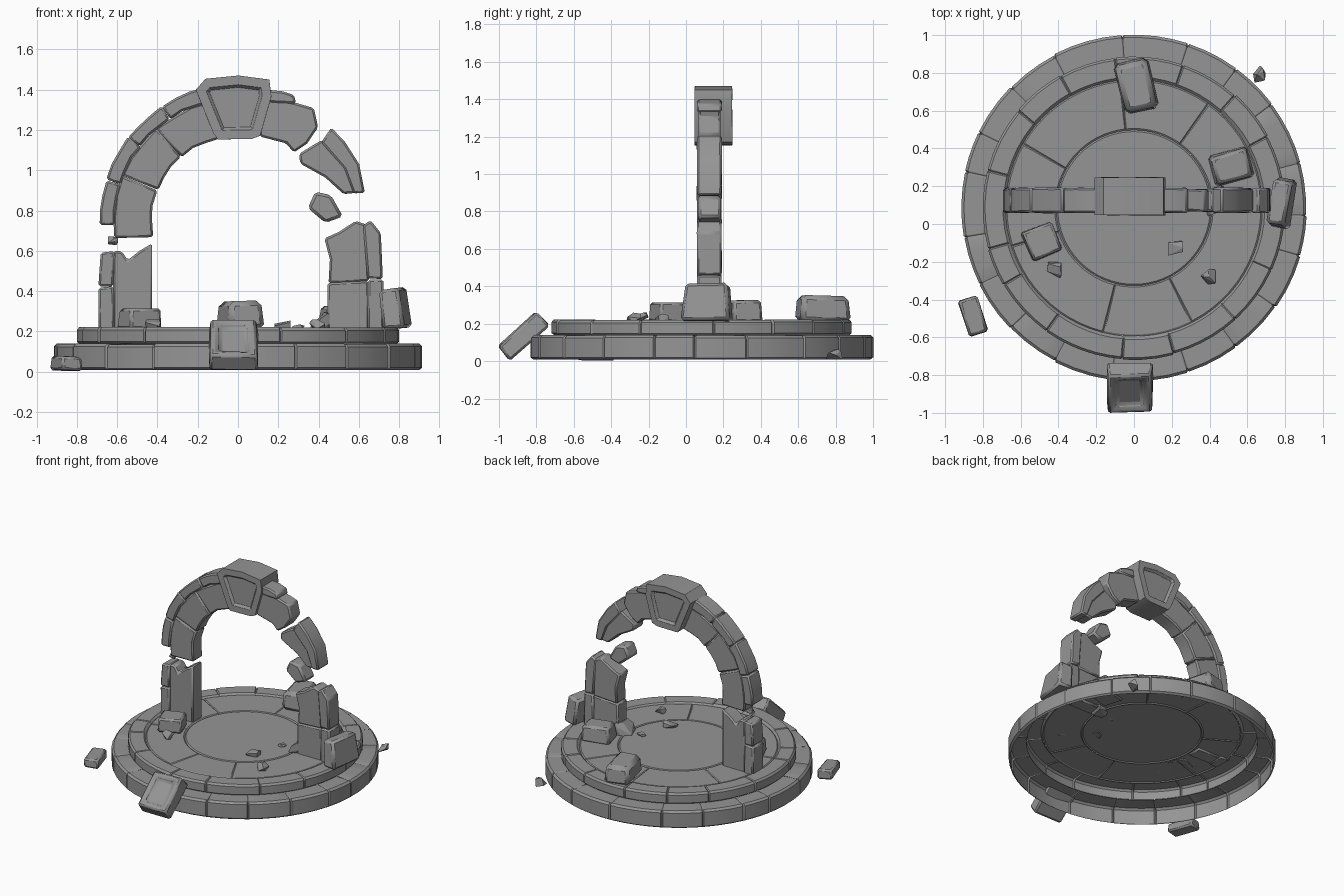
import bpy, bmesh, math, random
from mathutils import Vector, Matrix, Euler

if "Cube" in bpy.data.objects:
    bpy.data.objects.remove(bpy.data.objects["Cube"])

random.seed(4)
stone = bpy.data.materials.new("grey stone")
stone.diffuse_color = (0.30, 0.30, 0.30, 1)
stone.use_nodes = True
stone.node_tree.nodes["Principled BSDF"].inputs["Base Color"].default_value = stone.diffuse_color
CY = 0.085          # centre of the round base in y
AY, AZ = 0.125, 0.74  # arch plane and arch centre height


def finish(name, bm, bevel=0.0, angle=30):
    me = bpy.data.meshes.new(name)
    bm.to_mesh(me)
    bm.free()
    ob = bpy.data.objects.new(name, me)
    bpy.context.collection.objects.link(ob)
    me.materials.append(stone)
    bpy.ops.object.select_all(action='DESELECT')
    ob.select_set(True)
    bpy.context.view_layer.objects.active = ob
    bpy.ops.object.shade_smooth_by_angle(angle=math.radians(angle))
    if bevel:
        m = ob.modifiers.new("worn edges", 'BEVEL')
        m.width, m.segments = bevel, 1
        m.limit_method, m.angle_limit = 'ANGLE', math.radians(30)
    return ob


def ring(name, profile, stones, joint=0.008, wobble=0.004):
    """Open band of stones: profile (r, z) runs from outside bottom to inside top."""
    cols = []
    if stones:
        cuts = [(i + random.uniform(-0.25, 0.25)) * math.tau / stones for i in range(stones)]
        for a, b in zip(cuts, cuts[1:] + [cuts[0] + math.tau]):
            w = 0.007 / profile[0][0]
            off = random.uniform(-wobble, wobble)
            n = max(3, int((b - a) / 0.09))
            cols.append((a, -joint))
            cols += [(a + w + (b - a - 2 * w) * k / n, off) for k in range(n + 1)]
    else:
        cols = [(math.tau * k / 64, 0) for k in range(64)]
    bm = bmesh.new()
    grid = []
    for a, off in cols:
        col = []
        for j, (r, z) in enumerate(profile):
            edge = j in (0, len(profile) - 1)
            rr = r + (0 if edge else off)
            zz = z + (0 if edge else min(off, 0))
            col.append(bm.verts.new((rr * math.cos(a), CY + rr * math.sin(a), zz)))
        grid.append(col)
    for c, d in zip(grid, grid[1:] + grid[:1]):
        for j in range(len(profile) - 1):
            bm.faces.new((c[j], d[j], d[j + 1], c[j + 1]))
    bmesh.ops.remove_doubles(bm, verts=bm.verts, dist=0.0012)
    return finish(name, bm)


def prism(bm, outline, half, y=AY, jitter=0.004):
    """Add an (x, z) outline extruded symmetrically about y."""
    j = lambda: random.uniform(-jitter, jitter)
    pts = [(x + j(), z + j()) for x, z in outline]
    n = len(pts)
    front = [bm.verts.new((x, y - half + j() / 2, z)) for x, z in pts]
    back = [bm.verts.new((x, y + half + j() / 2, z)) for x, z in pts]
    faces = [bm.faces.new(front), bm.faces.new(back[::-1])]
    for i in range(n):
        k = (i + 1) % n
        faces.append(bm.faces.new((front[k], front[i], back[i], back[k])))
    bmesh.ops.recalc_face_normals(bm, faces=faces)
    return faces


def sector(r0, r1, a0, a1, n=3, skew=0):
    """Outline of an arch stone between two angles in degrees."""
    def p(r, a):
        return (r * math.cos(math.radians(a)), AZ + r * math.sin(math.radians(a)))
    outer = [p(r1, a0 + (a1 - a0) * i / n) for i in range(n + 1)]
    inner = [p(r0, a0 + skew + (a1 - a0 - skew) * i / n) for i in range(n, -1, -1)]
    return outer + inner


def stones(name, parts, bevel=0.010):
    bm = bmesh.new()
    for outline, half in parts:
        prism(bm, outline, half)
    return finish(name, bm, bevel)


def panel(bm, face, rim, depth):
    bmesh.ops.inset_region(bm, faces=[face], thickness=rim, use_even_offset=True)
    bmesh.ops.inset_region(bm, faces=[face], thickness=0.014, depth=-depth, use_even_offset=True)


def block(name, size, loc, rot=(0, 0, 0), taper=0.94, inset=False, bevel=0.012):
    bm = bmesh.new()
    bmesh.ops.create_cube(bm, size=1)
    mat = Matrix.Translation(loc) @ Euler([math.radians(r) for r in rot]).to_matrix().to_4x4()
    for v in bm.verts:
        t = taper if v.co.z > 0 else 1
        v.co = Vector((v.co.x * size[0] * t, v.co.y * size[1] * t, v.co.z * size[2]))
        v.co += Vector([random.uniform(-0.005, 0.005) for _ in range(3)])
    if inset:
        bm.faces.ensure_lookup_table()
        panel(bm, max(bm.faces, key=lambda f: f.calc_center_median().z), 0.035, 0.025)
    bm.transform(mat)
    return finish(name, bm, bevel)


def rock(name, size, loc, rotz=0, count=16):
    """Chipped lump: convex hull of points pushed towards a box."""
    bm = bmesh.new()
    for _ in range(count):
        d = [random.uniform(-1, 1) for _ in range(3)]
        m = max(abs(c) for c in d)
        bm.verts.new([c / m * s / 2 for c, s in zip(d, size)])
    res = bmesh.ops.convex_hull(bm, input=bm.verts)
    bmesh.ops.delete(bm, geom=[v for v in bm.verts if not v.link_faces], context='VERTS')
    bm.transform(Matrix.Translation(loc) @ Matrix.Rotation(math.radians(rotz), 4, 'Z'))
    return finish(name, bm, 0, 15)


# Round stepped base, open underneath
ring("lower_step", [(0.90, 0.008), (0.914, 0.02), (0.914, 0.125), (0.90, 0.139), (0.79, 0.139)], 19)
ring("upper_step", [(0.79, 0.139), (0.802, 0.15), (0.802, 0.208), (0.79, 0.222),
                    (0.695, 0.222), (0.68, 0.206)], 15)
ring("floor_slabs", [(0.68, 0.206), (0.672, 0.213), (0.42, 0.213), (0.412, 0.206)], 7, 0.006, 0.001)
ring("floor_centre", [(0.412, 0.206), (0.404, 0.213), (0.0005, 0.213)], 0)

RIM, FACE = 0.066, 0.058   # half depths of outer moulding and inner face

# Left run of the arch
left = [(sector(0.615, 0.69, a, b), RIM) for a, b in ((104, 123), (123, 142), (142, 162), (162, 181))]
left += [(sector(0.43, 0.62, a, b), FACE) for a, b in ((102, 131), (131, 158))]
left.append((sector(0.43, 0.62, 187, 158, 3, 3), FACE))
stones("arch_left", left)

# Broken stub right of the keystone
stones("arch_right_stub", [
    ([(0.13, 1.40), (0.22, 1.39), (0.28, 1.375), (0.29, 1.33), (0.20, 1.33), (0.13, 1.34)], RIM),
    ([(0.11, 1.36), (0.20, 1.35), (0.29, 1.335), (0.38, 1.31), (0.40, 1.21), (0.34, 1.13),
      (0.28, 1.09), (0.24, 1.13), (0.11, 1.165)], FACE)])

# Floating fragments
stones("arch_fragment_large", [
    ([(0.46, 1.21), (0.53, 1.14), (0.60, 1.03), (0.63, 0.89), (0.57, 0.885), (0.53, 1.01), (0.41, 1.14)], RIM),
    ([(0.42, 1.15), (0.54, 1.02), (0.59, 0.885), (0.52, 0.88), (0.43, 0.96), (0.31, 1.03), (0.30, 1.08),
      (0.37, 1.12)], FACE)])
stones("arch_fragment_small", [
    ([(0.38, 0.89), (0.46, 0.875), (0.52, 0.77), (0.43, 0.74), (0.35, 0.81)], 0.06)], 0.014)
rock("arch_fragment_pebble", (0.05, 0.05, 0.045), (-0.62, 0.11, 0.65))

# Broken pillars
stones("pillar_left", [
    ([(-0.69, 0.20), (-0.69, 0.42), (-0.615, 0.42), (-0.615, 0.20)], RIM),
    ([(-0.69, 0.42), (-0.68, 0.59), (-0.615, 0.595), (-0.615, 0.42)], RIM),
    ([(-0.62, 0.20), (-0.62, 0.60), (-0.58, 0.60), (-0.545, 0.55), (-0.49, 0.60), (-0.43, 0.64),
      (-0.43, 0.20)], FACE)])
stones("pillar_right", [
    ([(0.645, 0.20), (0.645, 0.46), (0.72, 0.46), (0.725, 0.20)], RIM),
    ([(0.64, 0.46), (0.62, 0.73), (0.66, 0.75), (0.71, 0.69), (0.72, 0.46)], RIM),
    ([(0.44, 0.20), (0.44, 0.44), (0.65, 0.45), (0.65, 0.20)], FACE),
    ([(0.45, 0.44), (0.455, 0.56), (0.43, 0.66), (0.50, 0.69), (0.58, 0.75), (0.64, 0.73), (0.65, 0.45)], FACE)])
rock("pillar_right_rubble", (0.13, 0.13, 0.11), (0.43, 0.125, 0.24), 20, 20)

# Keystone with sunken panels on both faces
bm = bmesh.new()
key = prism(bm, [(-0.21, 1.40), (-0.16, 1.455), (0.0, 1.47), (0.155, 1.452), (0.165, 1.37),
                 (0.11, 1.17), (0.07, 1.155), (-0.10, 1.155), (-0.125, 1.18)], 0.1, 0.147)
for f in key[:2]:
    panel(bm, f, 0.045, 0.018)
finish("keystone", bm, 0.012)

# Fallen blocks
block("fallen_keystone", (0.24, 0.285, 0.10), (-0.02, -0.868, 0.135), (42, 0, 0), inset=True)
block("fallen_block_outside", (0.11, 0.205, 0.07), (-0.85, -0.487, 0.04), (0, 0, 17))
block("fallen_block_left", (0.175, 0.165, 0.10), (-0.487, -0.093, 0.26), (0, 0, 22))
block("fallen_block_right", (0.215, 0.165, 0.12), (0.515, 0.305, 0.265), (0, 0, 15), 0.88, bevel=0.016)
block("fallen_block_back", (0.19, 0.28, 0.14), (0.01, 0.73, 0.28), (0, 0, 14), 0.88, bevel=0.025)
block("leaning_block", (0.115, 0.265, 0.20), (0.78, 0.112, 0.315), (0, -7, -10), 0.86, bevel=0.016)

# Scattered pebbles
for i, (x, y, z, s) in enumerate([(0.22, -0.13, 0.23, 0.08), (0.41, -0.28, 0.235, 0.08),
                                  (-0.42, -0.24, 0.235, 0.08), (0.65, 0.79, 0.035, 0.09),
                                  (0.30, 0.10, 0.22, 0.05)]):
    rock("pebble_%d" % (i + 1), (s, s, s * 0.6), (x, y, z), 40 * i, 12)
